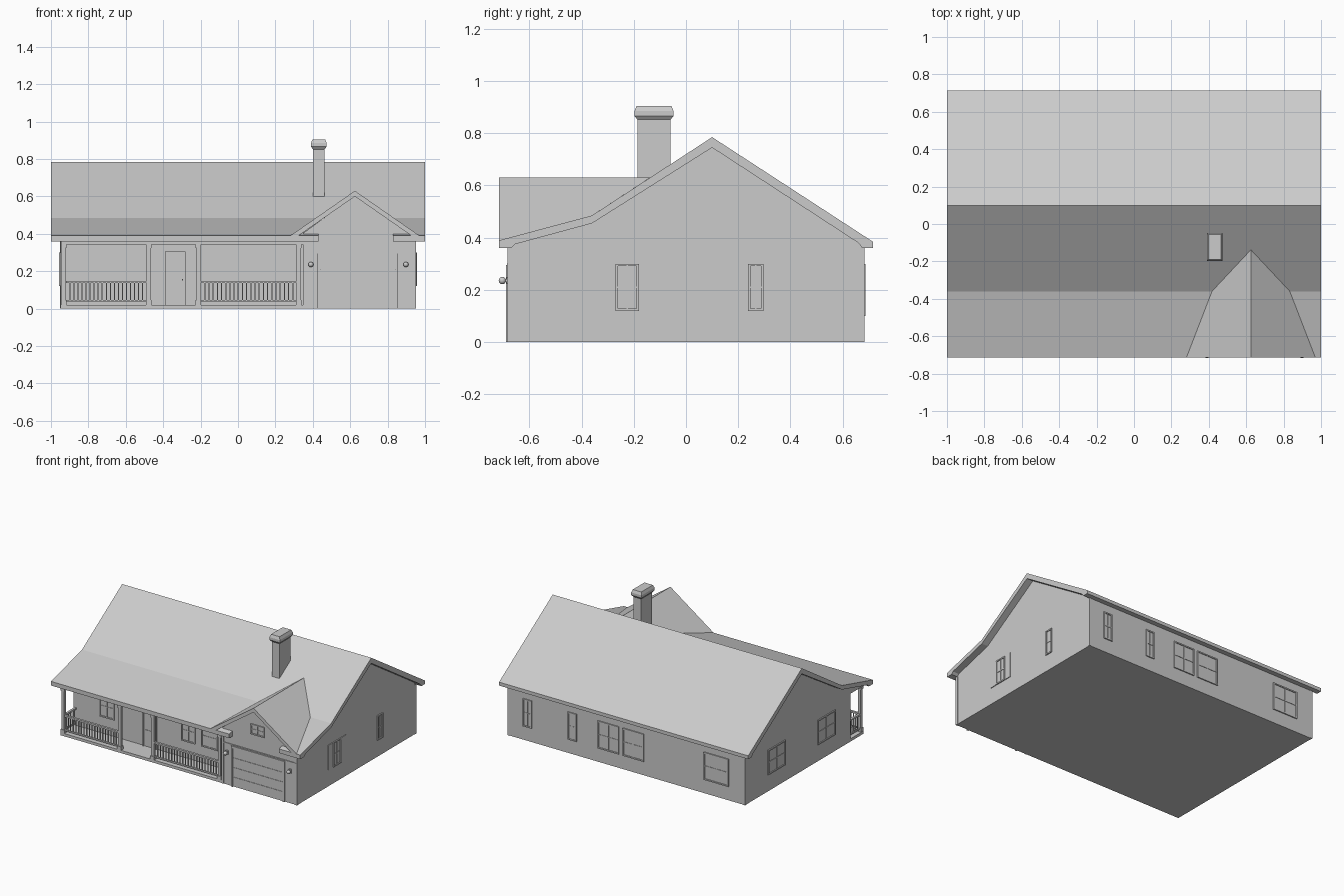
import bpy, bmesh
from mathutils import Vector

if "Cube" in bpy.data.objects:
    bpy.data.objects.remove(bpy.data.objects["Cube"])


def finish(name, bm):
    bmesh.ops.recalc_face_normals(bm, faces=bm.faces[:])
    me = bpy.data.meshes.new(name)
    bm.to_mesh(me)
    bm.free()
    ob = bpy.data.objects.new(name, me)
    bpy.context.collection.objects.link(ob)
    return ob


def boxes(name, specs):
    """One object made of boxes given as (x0, x1, y0, y1, z0, z1)."""
    bm = bmesh.new()
    for x0, x1, y0, y1, z0, z1 in specs:
        vs = bmesh.ops.create_cube(bm, size=1)["verts"]
        for v in vs:
            v.co = Vector((x0 if v.co.x < 0 else x1,
                           y0 if v.co.y < 0 else y1,
                           z0 if v.co.z < 0 else z1))
    return finish(name, bm)


def prism(name, profile, axis, a, b):
    """Extrude a profile along x (profile is y,z) or y (profile is x,z)."""
    bm = bmesh.new()
    pts = [(a, p, q) if axis == "x" else (p, a, q) for p, q in profile]
    face = bm.faces.new([bm.verts.new(p) for p in pts])
    ext = bmesh.ops.extrude_face_region(bm, geom=[face])["geom"]
    d = Vector((b - a, 0, 0)) if axis == "x" else Vector((0, b - a, 0))
    bmesh.ops.translate(bm, vec=d, verts=[v for v in ext if isinstance(v, bmesh.types.BMVert)])
    return finish(name, bm)


def on_wall(axis, pos, out, u0, u1, z0, z1, depth):
    """Thin box lying on a wall, standing out by depth."""
    a, b = sorted((pos - out * 0.004, pos + out * depth))
    return (u0, u1, a, b, z0, z1) if axis == "y" else (a, b, u0, u1, z0, z1)


def window(name, axis, pos, out, u0, u1, z0=0.12, z1=0.30, shutters=0.0):
    t = 0.009
    um, zm = (u0 + u1) / 2, (z0 + z1) / 2
    parts = [(u0, u0 + t, z0, z1, .008), (u1 - t, u1, z0, z1, .008),
             (u0, u1, z0, z0 + t, .008), (u0, u1, z1 - t, z1, .008),
             (u0, u1, zm - .003, zm + .003, .005), (um - .003, um + .003, z0, z1, .005),
             (u0, u1, z0, z1, .002)]
    if shutters:
        parts += [(u0 - shutters, u0 - .003, z0, z1, .005),
                  (u1 + .003, u1 + shutters, z0, z1, .005)]
    boxes(name, [on_wall(axis, pos, out, *p) for p in parts])


# house body with gable ends and attic over the porch
prism("house_walls", [(-.53, 0), (.68, 0), (.68, .375), (.1, .755), (-.36, .468),
                      (-.67, .38), (-.67, .36), (-.53, .36)], "x", -.95, .95)
# garage front with its own gable
prism("garage_walls", [(.35, 0), (.35, .405), (.625, .605), (.95, .378), (.95, 0)],
      "y", -.68, -.53)

# main roof, notched where the garage gable wall rises
roof = prism("main_roof", [(-.715, .39), (-.36, .485), (.1, .785), (.715, .385), (.715, .36),
                           (.675, .36), (.66, .38), (.1, .745), (-.36, .455), (-.655, .375),
                           (-.67, .36), (-.715, .36)], "x", -1, 1)
cutter = boxes("roof_notch_cutter", [(.43, .83, -.8, -.68, .3, .55)])
cutter.hide_render = True
mod = roof.modifiers.new("notch", "BOOLEAN")
mod.object, mod.operation, mod.solver = cutter, "DIFFERENCE", "EXACT"
bpy.context.view_layer.objects.active = roof
bpy.ops.object.modifier_apply(modifier=mod.name)
bpy.data.objects.remove(cutter)

# garage gable roof with valleys running into the main roof
bm = bmesh.new()
V = [bm.verts.new(p) for p in [(.28, -.715, .39), (.417, -.36, .485), (.625, -.138, .63),
                               (.625, -.715, .63), (.97, -.715, .39), (.833, -.36, .485)]]
slopes = [bm.faces.new([V[i] for i in q]) for q in ((0, 3, 2, 1), (3, 4, 5, 2))]
ext = bmesh.ops.extrude_face_region(bm, geom=slopes, use_keep_orig=True)["geom"]
bmesh.ops.translate(bm, vec=(0, 0, -.03), verts=[v for v in ext if isinstance(v, bmesh.types.BMVert)])
finish("garage_roof", bm)

# chimney with a stepped, tapered cap
boxes("chimney_stack", [(.402, .462, -.185, -.06, .5, .87)])
bm = bmesh.new()
rings = []
for grow, z in [(0, .852), (.011, .866), (.011, .885), (.003, .905)]:
    rings.append([bm.verts.new((.432 + sx * (.031 + grow), -.1225 + sy * (.0635 + grow), z))
                  for sx, sy in ((-1, -1), (1, -1), (1, 1), (-1, 1))])
for lo, hi in zip(rings, rings[1:]):
    for i in range(4):
        j = (i + 1) % 4
        bm.faces.new((lo[i], lo[j], hi[j], hi[i]))
bm.faces.new(rings[0])
bm.faces.new(rings[-1])
finish("chimney_cap", bm)

# porch floor, beams and posts
boxes("porch_floor", [(-.95, .35, -.68, -.53, 0, .02)])
boxes("porch_beam", [(-.945, .35, -.68, -.655, .343, .365),
                     (-.945, -.92, -.655, -.53, .343, .365)])
posts = []
for x in (-.932, -.477, -.212, .325):
    posts += [(x - .011, x + .011, -.678, -.656, .02, .345),
              (x - .015, x + .015, -.682, -.652, .02, .045),
              (x - .015, x + .015, -.682, -.652, .325, .345)]
boxes("porch_posts", posts)

# porch railings: two along the front, one at the left end
rails = []
for x0, x1 in ((-.92, -.488), (-.2, .315)):
    rails += [(x0, x1, -.675, -.659, .137, .149), (x0, x1, -.672, -.662, .035, .045)]
    n = round((x1 - x0) / .022)
    for i in range(1, n):
        x = x0 + (x1 - x0) * i / n
        rails.append((x - .003, x + .003, -.670, -.664, .04, .14))
rails += [(-.94, -.924, -.656, -.53, .137, .149), (-.937, -.927, -.656, -.53, .035, .045)]
for i in range(1, 6):
    y = -.656 + .126 * i / 6
    rails.append((-.935, -.929, y - .003, y + .003, .04, .14))
boxes("porch_railings", rails)

# front door with frame, panels and knob
boxes("front_door", [on_wall("y", -.53, -1, *p) for p in [
    (-.39, -.38, .02, .305, .01), (-.29, -.28, .02, .305, .01), (-.39, -.28, .295, .305, .01),
    (-.38, -.29, .02, .295, .003), (-.368, -.302, .05, .14, .006),
    (-.368, -.302, .17, .275, .006), (-.299, -.293, .15, .158, .014)]])

# garage door, surround and lintel band
garage = [(.425, .44, 0, .295, .010), (.84, .855, 0, .295, .010), (.425, .855, .28, .295, .010)]
garage += [(.44, .84, .07 * i + .001, .07 * i + .069, .003) for i in range(4)]
boxes("garage_door", [on_wall("y", -.68, -1, *p) for p in garage])
boxes("garage_band", [on_wall("y", -.68, -1, .35, .95, .296, .304, .005)])
boxes("corner_boards", [(.932, .953, -.684, -.665, 0, .36), (.348, .362, -.684, -.67, 0, .36),
                        (.935, .953, .665, .683, 0, .36), (-.953, -.935, .665, .683, 0, .36)])
window("gable_window", "y", -.68, -1, .58, .69, .42, .495)

# wall lamps beside the garage door
for side, x in (("left", .39), ("right", .898)):
    boxes(side + "_lamp_bracket", [(x - .009, x + .009, -.688, -.678, .222, .25),
                                   (x - .004, x + .004, -.705, -.686, .232, .24)])
    bm = bmesh.new()
    bmesh.ops.create_uvsphere(bm, u_segments=12, v_segments=8, radius=.014)
    bmesh.ops.translate(bm, vec=(x, -.703, .236), verts=bm.verts[:])
    lamp = finish(side + "_lamp_globe", bm)
    lamp.data.polygons.foreach_set("use_smooth", [True] * len(lamp.data.polygons))

# windows under the porch
window("porch_window_left", "y", -.53, -1, -.74, -.62, .14, .30, .07)
window("porch_window_middle", "y", -.53, -1, -.08, .03, .14, .30)
window("porch_window_right", "y", -.53, -1, .08, .21, .14, .30)
# side windows
window("right_window_front", "x", .95, 1, -.27, -.18, shutters=.055)
window("right_window_back", "x", .95, 1, .237, .297)
window("left_window_front", "x", -.95, -1, -.35, -.15)
window("left_window_back", "x", -.95, -1, .22, .42)
# back windows
for i, (x0, x1) in enumerate([(-.82, -.62), (-.14, .03), (.06, .23), (.40, .47), (.76, .83)]):
    window(f"back_window_{i + 1}", "y", .68, 1, x0, x1, .10, .30)
